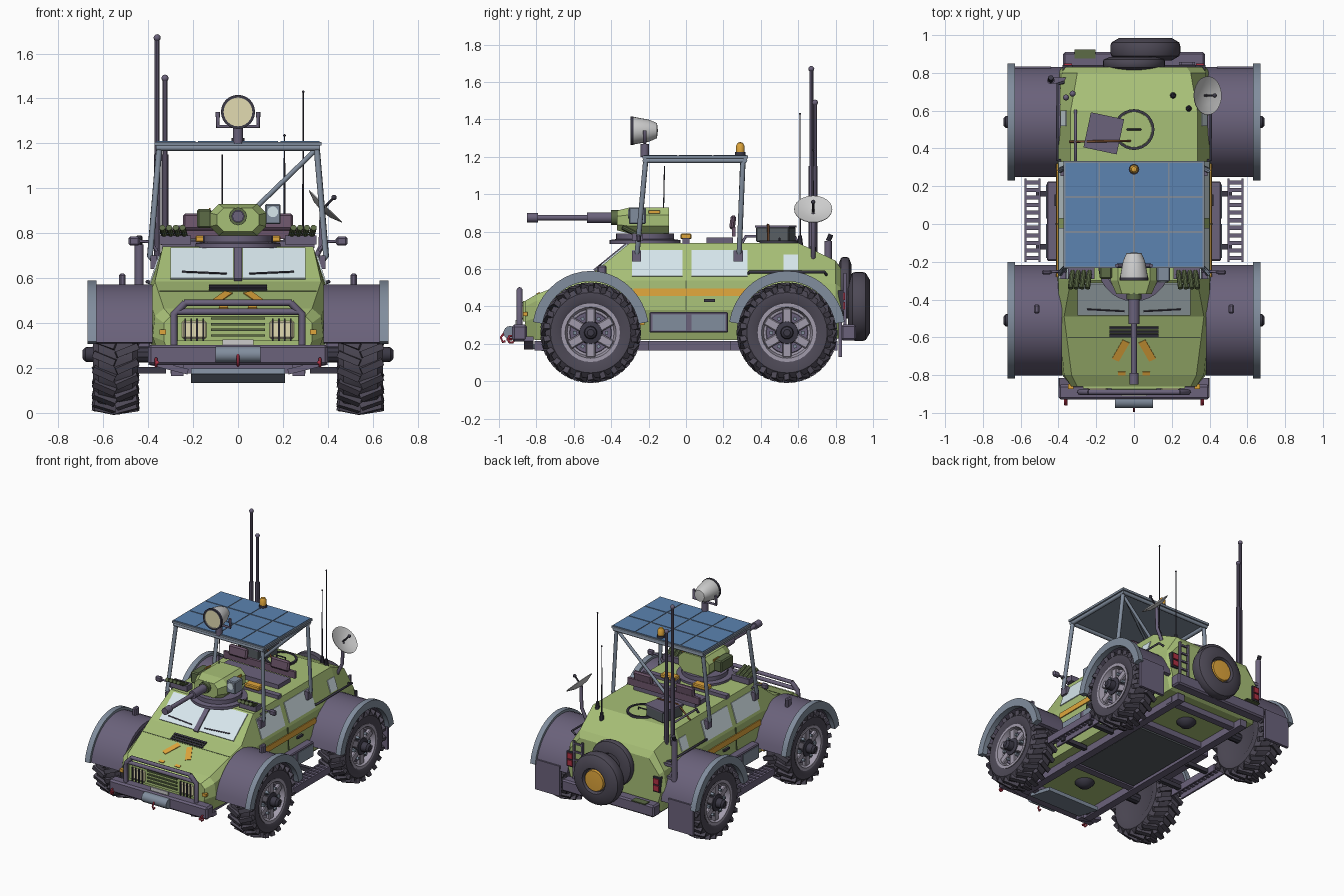
import bpy, bmesh, math
from mathutils import Matrix, Vector, Euler

if "Cube" in bpy.data.objects:
    bpy.data.objects.remove(bpy.data.objects["Cube"])

smooth = []

def mat(name, r, g, b):
    m = bpy.data.materials.new(name)
    m.diffuse_color = [(c / 255) ** 2.2 for c in (r, g, b)] + [1]
    m.use_nodes = True
    m.node_tree.nodes["Principled BSDF"].inputs["Base Color"].default_value = m.diffuse_color
    return m

GREEN, PURPLE, TIRE = mat("green", 166, 190, 118), mat("purple_grey", 106, 98, 122), mat("tyre", 78, 74, 86)
STEEL, RIM, GLASS = mat("steel", 128, 140, 156), mat("rim", 160, 154, 170), mat("glass", 214, 230, 236)
DARK, ORANGE, RED = mat("dark", 62, 60, 72), mat("orange", 222, 164, 62), mat("red", 175, 52, 70)
BLUE, CREAM, WHITE = mat("solar_blue", 92, 130, 175), mat("cream", 226, 218, 176), mat("white", 222, 222, 226)
OLIVE, BROWN, SEAT = mat("olive", 92, 106, 72), mat("brown", 118, 78, 52), mat("seat", 108, 86, 106)
PLATE = mat("plate", 88, 94, 98)

def finish(name, bm, m, bevel=0):
    bmesh.ops.recalc_face_normals(bm, faces=bm.faces[:])
    me = bpy.data.meshes.new(name)
    bm.to_mesh(me)
    bm.free()
    me.materials.append(m)
    ob = bpy.data.objects.new(name, me)
    bpy.context.collection.objects.link(ob)
    if bevel:
        b = ob.modifiers.new("bevel", 'BEVEL')
        b.width, b.segments = bevel, 1
    return ob

def M(c, size, rot=(0, 0, 0)):
    # rotation about z happens first, then y, then x
    return Matrix.Translation(c) @ Euler([math.radians(a) for a in rot], 'ZYX').to_matrix().to_4x4() @ Matrix.Diagonal((*size, 1))

def boxes(name, mats, m, bevel=0):
    bm = bmesh.new()
    for mx in mats:
        bmesh.ops.create_cube(bm, size=1, matrix=mx)
    return finish(name, bm, m, bevel)

def box(name, c, size, m, rot=(0, 0, 0), bevel=0):
    return boxes(name, [M(c, size, rot)], m, bevel)

def pair(name, c, size, m, rot=(0, 0, 0), bevel=0):
    # the same box on both sides
    return boxes(name, [M((s * c[0], c[1], c[2]), size, (rot[0], s * rot[1], s * rot[2])) for s in (1, -1)], m, bevel)

def loft(name, rings, m, bevel=0):
    bm = bmesh.new()
    vs = [[bm.verts.new(p) for p in r] for r in rings]
    n = len(rings[0])
    for a, b in zip(vs, vs[1:]):
        for i in range(n):
            bm.faces.new((a[i], a[(i + 1) % n], b[(i + 1) % n], b[i]))
    bm.faces.new(vs[0])
    bm.faces.new(vs[-1])
    return finish(name, bm, m, bevel)

def lathe(name, c, axis, prof, m, n=20):
    # profile points are (distance along axis, radius)
    bm = bmesh.new()
    q = Vector((0, 0, 1)).rotation_difference(Vector(axis)).to_matrix()
    vs = [[bm.verts.new(Vector(c) + q @ Vector((r * math.cos(t), r * math.sin(t), h)))
           for t in (2 * math.pi * i / n for i in range(n))] for h, r in prof]
    for a, b in zip(vs, vs[1:]):
        for i in range(n):
            bm.faces.new((a[i], a[(i + 1) % n], b[(i + 1) % n], b[i]))
    bmesh.ops.remove_doubles(bm, verts=bm.verts[:], dist=1e-5)
    ob = finish(name, bm, m)
    smooth.append(ob)
    return ob

def rod(name, p, q, r, m, n=10, r2=None):
    d = Vector(q) - Vector(p)
    return lathe(name, p, d, [(0, 0), (0, r), (d.length, r if r2 is None else r2), (d.length, 0)], m, n)

def ball(name, c, r, m):
    lathe(name, c, (0, 0, 1), [(-r * math.cos(a * math.pi / 6), r * math.sin(a * math.pi / 6)) for a in range(7)], m, 12)

def tube(name, pts, r, m, closed=False):
    cu = bpy.data.curves.new(name, 'CURVE')
    cu.dimensions, cu.bevel_depth, cu.bevel_resolution, cu.use_fill_caps = '3D', r, 2, True
    sp = cu.splines.new('POLY')
    sp.points.add(len(pts) - 1)
    for p, c in zip(sp.points, pts):
        p.co = (*c, 1)
    sp.use_cyclic_u = closed
    cu.materials.append(m)
    bpy.context.collection.objects.link(bpy.data.objects.new(name, cu))

# hull lofted from half cross-sections
side = [(.36, .22), (.41, .38), (.40, .54), (.335, .74)]
hull = [(-.86, [(.30, .24), (.33, .32), (.33, .40), (.30, .43)]), (-.80, [(.34, .22), (.38, .34), (.37, .43), (.33, .465)]),
        (-.49, [(.36, .22), (.41, .38), (.40, .52), (.37, .585)]), (-.30, side), (.60, side),
        (.80, [(.36, .22), (.40, .38), (.38, .52), (.30, .645)]), (.83, [(.34, .24), (.38, .38), (.36, .5), (.28, .60)])]
loft("hull", [[(x, y, z) for x, z in h] + [(-x, y, z) for x, z in h[::-1]] for y, h in hull], GREEN)

# glazing, stripe and door details
pair("windshield_pane", (.16, -.396, .664), (.28, .215, .012), GLASS, (39.2, 0, 0))
box("windshield_pillar", (0, -.396, .666), (.035, .24, .02), PURPLE, (39.2, 0, 0))
pair("wiper", (.15, -.455, .622), (.20, .008, .012), DARK, (39.2, 0, 4))
for y, l, z, h in ((-.155, .27, .63, .145), (.18, .30, .63, .145), (.56, .08, .632, .09)):
    pair("side_window", (.40 - .325 * (z - .54), y, z), (.012, l, h), GLASS, (0, -18, 0))
pair("side_stripe", (.406, .02, .475), (.01, .6, .04), ORANGE, (0, -3.5, 0))
pair("door_handle", (.412, .125, .432), (.02, .06, .014), DARK)
pair("door_seam", (.407, 0, .46), (.007, .006, .16), OLIVE, (0, -3.5, 0))
boxes("hood_vent", [M((0, -.57 + d, .556 + d * .4), (.26, .014, .012), (22, 0, 0)) for d in (-.02, 0, .02)], DARK)
pair("hood_chevron", (.07, -.67, .516), (.04, .12, .008), ORANGE, (22, 0, 28))
pair("hood_marker", (.065, -.79, .469), (.04, .02, .01), ORANGE, (22, 0, 0))
box("hood_seam", (0, -.60, .541), (.7, .006, .006), OLIVE, (22, 0, 0))

# wheels
for s in (1, -1):
    for y in (-.51, .54):
        c, ax = (s * .545, y, .26), (s, 0, 0)
        lathe("tyre", c, ax, [(-.09, 0), (-.09, .15), (-.1, .17), (-.1, .215), (-.075, .243), (.075, .243), (.1, .215),
                              (.1, .17), (.088, .15), (.05, .145)], TIRE, 32)
        boxes("tyre_lugs", [Matrix.Translation(c) @ Matrix.Rotation(math.tau * (i + k * .25) / 22, 4, 'X')
                            @ M((k * .05, 0, .243), (.105, .03, .034), (0, k * 10, k * 22)) for i in range(22) for k in (1, -1)], TIRE)
        lathe("wheel_rim", c, ax, [(.05, .15), (.097, .157), (.097, .137), (.06, .125), (.045, 0)], RIM, 28)
        boxes("wheel_spokes", [Matrix.Translation(c) @ Matrix.Rotation(math.tau * i / 6, 4, 'X')
                               @ M((s * .07, 0, .09), (.03, .05, .085)) for i in range(6)], RIM, .006)
        lathe("wheel_disc", c, ax, [(.056, 0), (.062, .11), (.05, .12)], PURPLE, 24)
        lathe("wheel_hub", c, ax, [(.05, .065), (.09, .06), (.095, .035), (.135, .032), (.147, .018), (.147, 0)], DARK, 16)
        boxes("wheel_bolts", [Matrix.Translation(c) @ Matrix.Rotation(math.tau * (i + .5) / 6, 4, 'X')
                              @ M((s * .075, 0, .085), (.03, .018, .018)) for i in range(6)], STEEL)
        # fender arch with lighter lip
        for nm, x0, x1, r0, r1, m in (("fender", .38, .635, .285, .312, PURPLE), ("fender_lip", .63, .67, .275, .33, STEEL)):
            rings = []
            for i in range(19):
                t = math.radians(10 + 160 * i / 18)
                rings.append([(s * x, y + r * .95 * math.cos(t), .26 + r * math.sin(t)) for x, r in
                              ((x0, r0), (x1, r0), (x1, r1), (x0, r1))])
            smooth.append(loft(nm, rings, m))
pair("mud_flap", (.54, .825, .24), (.2, .02, .22), PURPLE)
pair("fender_marker", (.515, -.45, .585), (.03, .05, .07), PURPLE, bevel=.008)

# side sills and steps
pair("side_locker", (.425, .015, .315), (.07, .42, .11), PURPLE, bevel=.006)
boxes("locker_panels", [M((s * .461, y, .315), (.008, .18, .085)) for s in (1, -1) for y in (-.09, .12)], STEEL)
pair("locker_marker", (.462, -.235, .31), (.02, .025, .02), ORANGE)
boxes("side_step", [M((s * x, .02, .19), (.012, .44, .05)) for s in (1, -1) for x in (.5, .575)]
      + [M((s * .538, -.18 + .04 * i, .205), (.08, .022, .015)) for s in (1, -1) for i in range(11)], PURPLE)
boxes("step_arms", [M((s * .42, y, .19), (.2, .03, .03)) for s in (1, -1) for y in (-.12, .16)], DARK)

# underbody
pair("chassis_rail", (.27, 0, .19), (.055, 1.62, .05), PURPLE)
boxes("cross_members", [M((0, y, .195), (.6, .05, .04)) for y in (-.75, -.32, .38, .72)], PURPLE)
box("belly_plate", (0, .03, .185), (.46, .62, .02), PLATE)
box("front_skid", (0, -.72, .165), (.42, .2, .025), STEEL, (-12, 0, 0))
for y in (-.51, .54):
    rod("axle", (-.47, y, .26), (.47, y, .26), .035, DARK)
    ball("differential", (0, y, .25), .075, DARK)

# front bumper, bull bar, lights and winch
box("front_bumper", (0, -.89, .258), (.8, .08, .09), PURPLE, bevel=.012)
pair("bumper_strut", (.31, -.84, .205), (.18, .05, .025), PURPLE, (0, -14, 0))
rod("winch_drum", (-.1, -.94, .26), (.1, -.94, .26), .036, STEEL, 14)
tube("winch_hook", [(0, -.97, .26), (0, -.99, .235), (0, -.98, .21), (0, -.965, .215)], .006, RED)
for s in (1, -1):
    tube("tow_hook", [(s * .365, -.935 - .018 * math.cos(a * 1.047), .225 + .02 * math.sin(a * 1.047)) for a in range(6)], .006, RED, True)
    tube("bull_bar_side", [(s * .285, -.89, .29), (s * .285, -.89, .44), (s * .235, -.89, .49)], .016, PURPLE)
    rod("tow_pin", (s * .36, -.93, .225), (s * .36, -.96, .225), .008, RED)
tube("bull_bar_top", [(-.24, -.89, .49), (.24, -.89, .49)], .014, PURPLE)
tube("bull_bar_middle", [(-.28, -.89, .45), (.28, -.89, .45)], .014, PURPLE)
box("grille_panel", (0, -.862, .375), (.54, .02, .11), GREEN)
pair("headlight", (.195, -.868, .37), (.11, .03, .08), CREAM, bevel=.008)
boxes("headlight_guard", [M((s * (.195 + d), -.888, .37), (.008, .01, .1)) for s in (1, -1) for d in (-.04, -.013, .013, .04)], DARK)
boxes("grille_slats", [M((0, -.875, .345 + .025 * i), (.24, .012, .01)) for i in range(4)], OLIVE)
box("front_plate", (0, -.905, .312), (.14, .012, .03), WHITE)
pair("turn_signal", (.335, -.86, .36), (.03, .025, .022), ORANGE)

# mirrors, stack and side tools
for s in (1, -1):
    tube("mirror_arm", [(s * .36, -.25, .72), (s * .39, -.25, .762), (s * .45, -.255, .765)], .007, PURPLE)
    tube("side_rail", [(s * .37, .33, .57), (s * .405, .34, .585), (s * .405, .74, .585), (s * .37, .75, .57)], .008, DARK)
pair("side_mirror", (.462, -.255, .765), (.05, .025, .04), PURPLE, bevel=.008)
rod("exhaust_stack", (-.44, .76, .45), (-.44, .76, .75), .02, PURPLE, 12)
rod("exhaust_tip", (-.44, .76, .75), (-.44, .775, .785), .014, DARK)
boxes("exhaust_bracket", [M((-.4, .76, z), (.09, .03, .02)) for z in (.47, .56)], PURPLE)
tube("roof_rail", [(-.31, .30, .74), (-.31, .32, .775), (-.31, .58, .775), (-.31, .6, .74)], .008, PURPLE)

# turret and cannon
lathe("turret_ring", (0, -.22, .735), (0, 0, 1), [(0, 0), (0, .19), (.02, .19), (.025, .155), (.055, .155), (.055, 0)], PURPLE, 28)
oct8 = [(.125, .83), (.125, .89), (.085, .93), (-.085, .93), (-.125, .89), (-.125, .83), (-.085, .79), (.085, .79)]
loft("turret", [[(x * k, y, .86 + (z - .86) * k) for x, z in oct8] for y, k in ((-.37, .75), (-.30, 1), (-.09, 1))], GREEN)
rod("cannon_collar", (0, -.40, .875), (0, -.35, .875), .04, OLIVE, 12)
rod("cannon_sleeve", (0, -.53, .875), (0, -.38, .875), .029, PURPLE, 14)
rod("cannon_barrel", (0, -.82, .875), (0, -.5, .875), .015, PURPLE, 12)
rod("cannon_muzzle", (0, -.85, .875), (0, -.79, .875), .025, PURPLE, 12)
box("turret_side_box", (-.15, -.22, .865), (.065, .14, .085), OLIVE, bevel=.008)
box("turret_sight", (.155, -.26, .885), (.07, .09, .09), STEEL, bevel=.006)
rod("sight_lens", (.155, -.31, .895), (.155, -.30, .895), .024, GLASS, 14)
pair("turret_mark", (.126, -.17, .905), (.008, .06, .014), ORANGE)
for s in (1, -1):
    for i in range(4):
        x = s * (.235 + .03 * i)
        rod("smoke_tube", (x, -.25, .78), (x + s * .012, -.34, .825), .014, OLIVE)
pair("smoke_rack", (.28, -.26, .77), (.14, .06, .04), PURPLE)
tube("turret_antenna", [(-.07, -.12, .92), (-.07, -.115, 1.15)], .003, DARK)

# crew bench under the canopy
box("bench_base", (0, .18, .755), (.5, .14, .03), PURPLE)
box("bench_rail", (0, .255, .80), (.58, .02, .05), SEAT)
pair("seat_back", (.17, .25, .85), (.15, .03, .075), SEAT, (-8, 0, 0), .01)
pair("seat_cushion", (.13, .0, .775), (.12, .06, .03), ORANGE, bevel=.006)
pair("bench_support", (.2, .0, .75), (.28, .04, .03), PURPLE)

# canopy frame and solar panel
for s in (1, -1):
    for y0, y1 in ((-.265, -.215), (.28, .305)):
        tube("canopy_post", [(s * .36, y0, .66), (s * .392, y0 + .005, .70), (s * .35, y1, 1.185)], .014, STEEL)
        box("post_foot", (s * .375, y0, .67), (.03, .05, .06), PURPLE)
    tube("canopy_side_bar", [(s * .352, -.22, 1.18), (s * .352, .32, 1.18)], .014, STEEL)
tube("canopy_brace", [(-.1, .285, .74), (.345, .30, 1.17)], .011, STEEL)
tube("canopy_brace_front", [(-.345, -.21, 1.18), (.345, .3, 1.18)], .009, STEEL)
for y in (-.22, .315):
    tube("canopy_cross_bar", [(-.365, y, 1.18), (.365, y, 1.18)], .013, STEEL)
box("solar_frame", (0, .05, 1.198), (.745, .565, .016), STEEL)
boxes("solar_cells", [M((-.276 + .184 * i, -.136 + .186 * j, 1.207), (.174, .176, .006)) for i in range(4) for j in range(3)], BLUE)

# searchlight and beacon
rod("searchlight_post", (0, -.22, 1.2), (0, -.22, 1.27), .022, PURPLE, 12)
tube("searchlight_yoke", [(-.09, -.22, 1.34), (-.09, -.22, 1.275), (.09, -.22, 1.275), (.09, -.22, 1.34)], .01, PURPLE)
lathe("searchlight", (0, -.295, 1.34), (0, 1, 0), [(.012, .062), (0, .066), (0, .073), (.02, .073), (.1, .058), (.14, .04), (.145, 0)], WHITE, 24)
rod("searchlight_lens", (0, -.292, 1.34), (0, -.27, 1.34), .064, CREAM, 24)
lathe("searchlight_bezel", (0, -.298, 1.34), (0, 1, 0), [(0, .064), (0, .076), (.016, .076), (.016, .064)], DARK, 24)
rod("beacon_base", (0, .29, 1.2), (0, .29, 1.225), .028, DARK, 14)
lathe("beacon", (0, .29, 1.225), (0, 0, 1), [(0, .023), (.035, .023), (.05, .014), (.054, 0)], ORANGE, 14)

# roof hatch and cargo
lathe("hatch_ring", (0, .5, .738), (0, 0, 1), [(0, .108), (.016, .108), (.016, .094), (0, .094)], DARK, 28)
rod("hatch_lid", (0, .5, .735), (0, .5, .748), .093, GREEN, 28)
tube("hatch_handle", [(-.035, .5, .745), (-.035, .5, .765), (.035, .5, .765), (.035, .5, .745)], .005, DARK)
box("cargo_crate", (-.16, .48, .785), (.17, .18, .08), PLATE, (0, 0, -12), .006)
box("crate_lid", (-.16, .48, .828), (.18, .19, .012), PURPLE, (0, 0, -12))
tube("crate_strap", [(-.34, .435, .745), (-.24, .437, .837), (-.08, .44, .837), (-.02, .44, .745)], .006, BROWN)

# masts, whips and dish
for x, y, h in ((-.36, .67, 1.67), (-.325, .69, 1.49)):
    rod("mast_lower", (x, y, .66), (x, y, 1.15), .015, PURPLE)
    rod("mast_upper", (x, y, 1.15), (x, y, h), .011, PURPLE)
    ball("mast_tip", (x, y, h), .016, PURPLE)
for x, y, h, z in ((.29, .61, 1.43, .72), (.207, .68, 1.235, .69)):
    rod("whip_base", (x, y, z), (x, y, z + .06), .018, DARK, 10, .01)
    rod("whip", (x, y, z + .05), (x, y, h), .0045, DARK, 6, .003)
    ball("whip_tip", (x, y, h), .006, DARK)
tube("dish_stand", [(.33, .68, .66), (.37, .68, .74), (.375, .68, .9)], .012, PURPLE)
lathe("dish", (.37, .68, .9), (.7, 0, .72), [(0, 0), (.006, .05), (.026, .102), (.03, .102), (.012, .05), (.006, 0)], WHITE, 24)
rod("dish_feed", (.37, .68, .9), (.425, .68, .957), .006, DARK)
ball("dish_feed_tip", (.427, .68, .959), .012, DARK)

# rear bumper, spares, ladder and tail lights
box("rear_bumper", (0, .87, .26), (.75, .08, .085), PURPLE, bevel=.01)
box("rear_plate", (-.26, .9, .306), (.11, .05, .008), OLIVE)
for c, r, w in (((0, .85, .5), .165, .035), ((.06, .925, .4), .185, .06)):
    lathe("spare_tyre", c, (0, 1, 0), [(-w, 0), (-w, r * .75), (-w * .6, r * .97), (-w * .3, r), (w * .3, r), (w * .6, r * .97), (w, r * .75),
                                       (w, r * .5), (w * .6, r * .45), (w * .6, 0)], TIRE, 28)
lathe("spare_hub", (.06, .925, .4), (0, 1, 0), [(.03, .078), (.056, .074), (.06, 0)], ORANGE, 20)
boxes("rear_ladder", [M((x, .85, .43), (.014, .014, .3)) for x in (.245, .315)]
      + [M((.28, .85, .32 + .06 * i), (.07, .012, .012)) for i in range(5)], PURPLE)
pair("tail_light_housing", (.35, .828, .43), (.055, .03, .11), DARK)
boxes("tail_lights", [M((s * .35, .845, z), (.042, .012, .04)) for s in (1, -1) for z in (.405, .455)], RED)

bpy.ops.object.select_all(action='DESELECT')
for ob in smooth:
    ob.select_set(True)
bpy.context.view_layer.objects.active = smooth[0]
bpy.ops.object.shade_smooth_by_angle(angle=math.radians(35))
